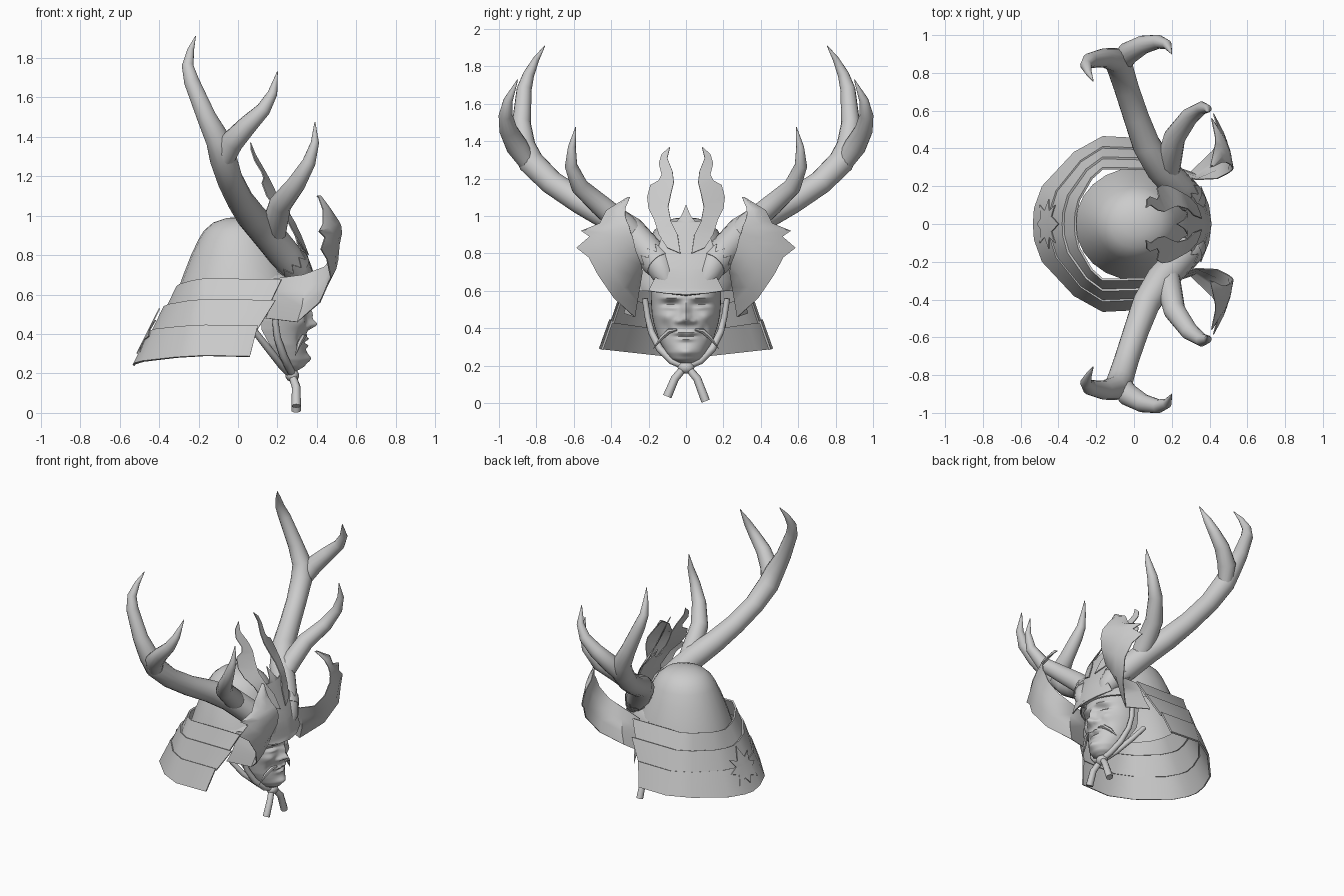
import bpy, bmesh, math
from mathutils import Vector

if "Cube" in bpy.data.objects:
    bpy.data.objects.remove(bpy.data.objects["Cube"])

grey = bpy.data.materials.new("plain_grey")
grey.diffuse_color = (0.6, 0.6, 0.6, 1)
grey.use_nodes = True
grey.node_tree.nodes["Principled BSDF"].inputs["Base Color"].default_value = grey.diffuse_color


def finish(name, bm, mirror=False, thick=0):
    bmesh.ops.recalc_face_normals(bm, faces=bm.faces)
    me = bpy.data.meshes.new(name)
    bm.to_mesh(me)
    bm.free()
    me.materials.append(grey)
    ob = bpy.data.objects.new(name, me)
    bpy.context.collection.objects.link(ob)
    if mirror:
        m = ob.modifiers.new("mirror", 'MIRROR')
        m.use_axis = (False, True, False)
    if thick:
        s = ob.modifiers.new("thickness", 'SOLIDIFY')
        s.thickness = thick
        s.offset = 0
    return ob


def loft(name, rows, closed=False, **kw):
    """Skin a list of equally long point rows."""
    bm = bmesh.new()
    vs = [[bm.verts.new(p) for p in r] for r in rows]
    n = len(rows[0])
    for a, b in zip(vs, vs[1:]):
        for i in range(n if closed else n - 1):
            j = (i + 1) % n
            bm.faces.new((a[i], a[j], b[j], b[i]))
    if closed:
        bm.faces.new(vs[0])
        bm.faces.new(vs[-1])
    bmesh.ops.remove_doubles(bm, verts=bm.verts, dist=1e-4)
    return finish(name, bm, **kw)


def tube(name, pts, sides=8, mirror=True):
    """Round tube through (x, y, z, radius) points."""
    c = [Vector(p[:3]) for p in pts]
    rows, ref = [], None
    for i, p in enumerate(c):
        t = (c[min(i + 1, len(c) - 1)] - c[max(i - 1, 0)]).normalized()
        ref = t.orthogonal() if ref is None else ref - t * ref.dot(t)
        ref.normalize()
        side = t.cross(ref)
        rows.append([p + pts[i][3] * (math.cos(a) * ref + math.sin(a) * side)
                     for a in (2 * math.pi * k / sides for k in range(sides))])
    return loft(name, rows, closed=True, mirror=mirror)


def plate(name, outline, depth, mirror=True):
    """Cut-out (y, z) outline bent onto the surface x = depth(y, z)."""
    bm = bmesh.new()
    bm.faces.new([bm.verts.new((0, y, z)) for y, z in outline])
    for k in range(1, 30):
        bmesh.ops.bisect_plane(bm, geom=bm.verts[:] + bm.edges[:] + bm.faces[:],
                               plane_co=(0, 0, k * 0.05 + 0.013), plane_no=(0, 0, 1))
    bmesh.ops.triangulate(bm, faces=bm.faces)
    for v in bm.verts:
        v.co.x = depth(v.co.y, v.co.z)
    return finish(name, bm, mirror=mirror, thick=0.006)


def blob(name, loc, size):
    bm = bmesh.new()
    bmesh.ops.create_uvsphere(bm, u_segments=12, v_segments=8, radius=1)
    for v in bm.verts:
        v.co = Vector([l + c * s for l, c, s in zip(loc, v.co, size)])
    return finish(name, bm)


def interp(table, z):
    for (z0, a), (z1, b) in zip(table, table[1:]):
        if z <= z1:
            return a + (b - a) * (z - z0) / (z1 - z0)
    return table[-1][1]


# Helmet bowl
rows = []
for z, r in [(.60, .32), (.68, .295), (.80, .248), (.88, .21), (.925, .182),
             (.965, .135), (.987, .07), (.995, 0)]:
    rows.append([(.01 + r * math.cos(a), .93 * r * math.sin(a), z)
                 for a in (2 * math.pi * k / 24 for k in range(25))])
loft("helmet_bowl", rows)


# Neck guard: three flared faceted tiers, open at the front
def guard_ring(xb, ys, zb, zs, xf):
    cx, half = -.165, []
    for fx, fy in [(1, 0), (.985, .18), (.87, .43), (.41, .82), (0, 1)]:
        half.append((cx - (cx - xb) * fx, ys * fy, zb + (zs - zb) * fy))
    half.append((xf, ys * .975, zs - .005))
    return [(x, -y, z) for x, y, z in half[:0:-1]] + half


tiers = [((-.31, .295, .63, .68, .22), (-.37, .345, .505, .555, .16)),
         ((-.375, .35, .53, .575, .19), (-.45, .40, .375, .43, .10)),
         ((-.445, .405, .41, .445, .10), (-.53, .46, .24, .29, .06))]
for k, (top, low) in enumerate(tiers):
    loft(f"neck_guard_tier_{k + 1}", [guard_ring(*top), guard_ring(*low)], thick=.012)

# Leaf ornament at the back of the neck guard
plate("back_ornament", [(0, .30), (.03, .34), (.10, .31), (.07, .37), (.13, .39), (.07, .42),
                        (.10, .47), (.04, .45), (0, .53)],
      lambda y, z: -.545 + (z - .235) * .5 + 1.0 * y * y)

# Visor over the brow
rows = []
for z, rx, ry, rise in [(.72, .30, .25, -.03), (.645, .355, .275, .01), (.575, .385, .265, .03)]:
    rows.append([(.01 + rx * math.cos(a), ry * math.sin(a), z + rise * abs(math.sin(a)))
                 for a in (math.radians(-72 + 144 * k / 16) for k in range(17))])
loft("visor", rows, thick=.01)

# Front crest: forehead plate and two flame horns
lean = [(.5, .42), (.6, .405), (.7, .385), (.85, .33), (.98, .28), (1.1, .2), (1.25, .12), (1.4, .05)]
plate("forehead_plate", [(0, .58), (.10, .585), (.20, .60), (.17, .66), (.13, .72), (.12, .78),
                         (.145, .84), (.12, .92), (.11, .98), (.05, .97), (.025, 1.0), (0, 1.06)],
      lambda y, z: interp(lean, z) - 1.3 * y * y)
plate("crest_horn", [(.03, .80), (.10, .83), (.145, .90), (.17, .98), (.20, 1.04), (.207, 1.10),
                     (.19, 1.165), (.145, 1.19), (.13, 1.22), (.145, 1.28), (.13, 1.33),
                     (.085, 1.37), (.10, 1.31), (.072, 1.24), (.065, 1.18), (.08, 1.12),
                     (.095, 1.05), (.08, .97), (.045, .90)],
      lambda y, z: interp(lean, z) + .01 - 1.5 * y * y)

# Curled side wings with a ragged outer edge
wing = [((.18, .27, .68), (.14, .33, .48)), ((.33, .235, .70), (.30, .275, .46)),
        ((.44, .24, .74), (.415, .385, .56)), ((.50, .27, .82), (.47, .47, .685)),
        ((.52, .285, .89), (.45, .52, .78)), ((.525, .295, .91), (.42, .585, .83)),
        ((.52, .305, .95), (.44, .515, .89)), ((.51, .315, .97), (.41, .56, .92)),
        ((.49, .325, 1.0), (.43, .46, .96)), ((.46, .325, 1.04), (.43, .425, 1.03)),
        ((.40, .30, 1.10), (.405, .31, 1.10))]
rows = []
for a, b in wing:
    a, b = Vector(a), Vector(b)
    rows.append([a.lerp(b, t) + Vector((.018 * math.sin(math.pi * t), 0, 0)) for t in (0, .33, .67, 1)])
loft("side_wing", rows, mirror=True, thick=.006)

# Antlers
tube("antler_beam", [(.345, .09, .63, .025), (.325, .115, .68, .062), (.29, .14, .74, .078),
                     (.23, .20, .81, .082), (.14, .30, .92, .082), (.065, .42, 1.0, .075),
                     (.01, .57, 1.08, .068), (-.04, .72, 1.18, .066), (-.075, .83, 1.29, .07),
                     (-.10, .87, 1.38, .064), (-.16, .88, 1.50, .05), (-.235, .865, 1.68, .04),
                     (-.255, .84, 1.76, .03), (-.24, .80, 1.84, .017), (-.215, .755, 1.91, .002)], 14)
tube("antler_upper_tine", [(-.075, .83, 1.26, .045), (-.03, .905, 1.375, .06), (.05, .95, 1.46, .049),
                           (.13, .965, 1.54, .037), (.175, .95, 1.62, .025),
                           (.20, .90, 1.73, .002)], 14)
tube("antler_front_tine", [(.18, .24, .86, .055), (.185, .33, .95, .066), (.215, .46, 1.06, .058),
                           (.295, .57, 1.16, .047), (.36, .615, 1.27, .034),
                           (.39, .61, 1.37, .021), (.39, .59, 1.475, .002)], 14)

# Zigzag collar hugging each antler root
axis = Vector((-.06, .06, .07)).normalized()
u = axis.orthogonal().normalized()
w = axis.cross(u)
base = Vector((.292, .138, .738))
rows = [[], []]
for k in range(21):
    a = 2 * math.pi * k / 20
    d = math.cos(a) * u + math.sin(a) * w
    rows[0].append(base + d * .079)
    rows[1].append(base + d * .084 + axis * (.03 if k % 2 else .08))
loft("antler_collar", rows, mirror=True, thick=.004)

# Face mask: smooth shell with sculpted bumps (y, z, y spread, z spread, height)
front = [(.213, .30), (.235, .335), (.27, .345), (.31, .345), (.345, .342), (.42, .348),
         (.47, .35), (.525, .348), (.58, .36), (.64, .345)]
width = [(.213, .04), (.235, .08), (.27, .108), (.31, .13), (.345, .148), (.42, .172),
         (.47, .182), (.525, .186), (.64, .19)]
bumps = [(0, .50, .02, .045, .03), (0, .447, .026, .022, .045), (.04, .437, .016, .014, .022),
         (.08, .562, .05, .012, .022), (.085, .528, .04, .014, -.022), (.085, .510, .03, .008, .012),
         (.11, .46, .035, .03, .02), (.03, .375, .03, .010, .018), (0, .340, .035, .009, .016),
         (0, .358, .05, .004, -.012), (0, .275, .05, .025, .025), (.095, .385, .015, .03, -.012)]
rows = []
for k in range(61):
    z = .213 + .427 * k / 60
    xf, half = interp(front, z), interp(width, z)
    xc = .12 + .55 * max(0, .42 - z)
    row = []
    for j in range(41):
        a = math.radians(-90 + 4.5 * j)
        y = half * math.sin(a)
        lift = sum(h * math.exp(-((abs(y) - by) / sy) ** 2 - ((z - bz) / sz) ** 2)
                   for by, bz, sy, sz, h in bumps)
        row.append((xc + (xf - xc) * max(0, math.cos(a)) ** .75 + lift * max(0, math.cos(a)) ** .5, y, z))
    rows.append(row)
loft("face", rows, closed=True)

# Moustache spikes
tube("moustache", [(.345, .05, .392, .006), (.33, .09, .385, .014), (.31, .13, .35, .012),
                   (.29, .175, .29, .001)], 6)

# Chin cords, knot and hanging tails
tube("jaw_cord", [(.20, .22, .56, .016), (.19, .205, .46, .016), (.20, .185, .38, .018),
                  (.23, .14, .29, .02), (.26, .075, .225, .02), (.275, 0, .195, .02)])
tube("rear_cord", [(.08, .20, .42, .016), (.15, .16, .33, .018), (.22, .08, .24, .018),
                   (.26, .01, .20, .018)])
blob("knot", (.275, 0, .19), (.035, .045, .033))
tube("cord_tail_left", [(.275, -.01, .19, .02), (.295, -.06, .13, .022), (.295, -.1, .035, .024)],
     mirror=False)
tube("cord_tail_right", [(.275, .01, .19, .02), (.295, .06, .13, .022), (.295, .105, .01, .024)],
     mirror=False)

# Apply modifiers and shade
bpy.ops.object.select_all(action='SELECT')
bpy.context.view_layer.objects.active = bpy.context.selected_objects[0]
bpy.ops.object.convert(target='MESH')
bpy.ops.object.shade_smooth_by_angle(angle=math.radians(50))
